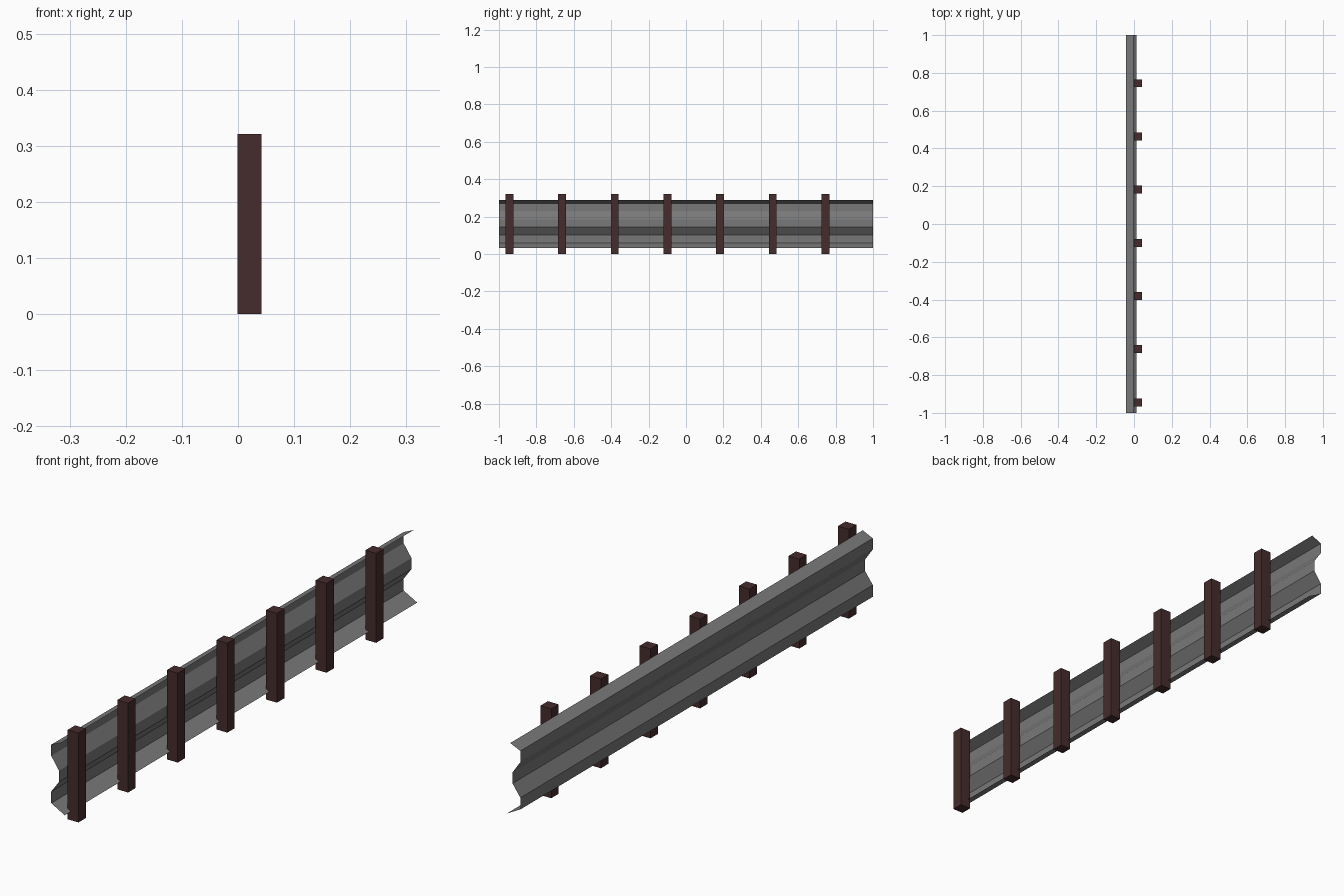
import bpy
import bmesh

if "Cube" in bpy.data.objects:
    bpy.data.objects.remove(bpy.data.objects["Cube"])


def add_object(name, bm, color):
    mesh = bpy.data.meshes.new(name)
    bm.to_mesh(mesh)
    bm.free()
    mat = bpy.data.materials.new(name + "_paint")
    mat.diffuse_color = (*color, 1)
    mat.use_nodes = True
    mat.node_tree.nodes["Principled BSDF"].inputs["Base Color"].default_value = mat.diffuse_color
    mesh.materials.append(mat)
    obj = bpy.data.objects.new(name, mesh)
    bpy.context.collection.objects.link(obj)
    return obj


# Rail: thin W-shaped sheet, (x, z) profile swept along y
profile = [(-0.002, 0.288), (-0.042, 0.27), (-0.042, 0.23), (-0.011, 0.185),
           (-0.011, 0.145), (-0.042, 0.102), (-0.042, 0.06), (0.012, 0.031)]
bm = bmesh.new()
verts = [bm.verts.new((x, -1, z)) for x, z in profile]
edges = [bm.edges.new(pair) for pair in zip(verts, verts[1:])]
swept = bmesh.ops.extrude_edge_only(bm, edges=edges)["geom"]
bmesh.ops.translate(bm, vec=(0, 2, 0),
                    verts=[v for v in swept if isinstance(v, bmesh.types.BMVert)])
bmesh.ops.recalc_face_normals(bm, faces=bm.faces)
add_object("guard_rail", bm, (0.19, 0.19, 0.19))

# Posts: evenly spaced square timbers behind the rail
X0, X1, DEPTH, HEIGHT = -0.001, 0.042, 0.042, 0.321
for i in range(7):
    bm = bmesh.new()
    bmesh.ops.create_cube(bm, size=1)
    bmesh.ops.scale(bm, vec=(X1 - X0, DEPTH, HEIGHT), verts=bm.verts)
    bmesh.ops.translate(bm, vec=((X0 + X1) / 2, -0.944 + i * 0.2815, HEIGHT / 2),
                        verts=bm.verts)
    add_object(f"post_{i + 1}", bm, (0.06, 0.025, 0.025))
